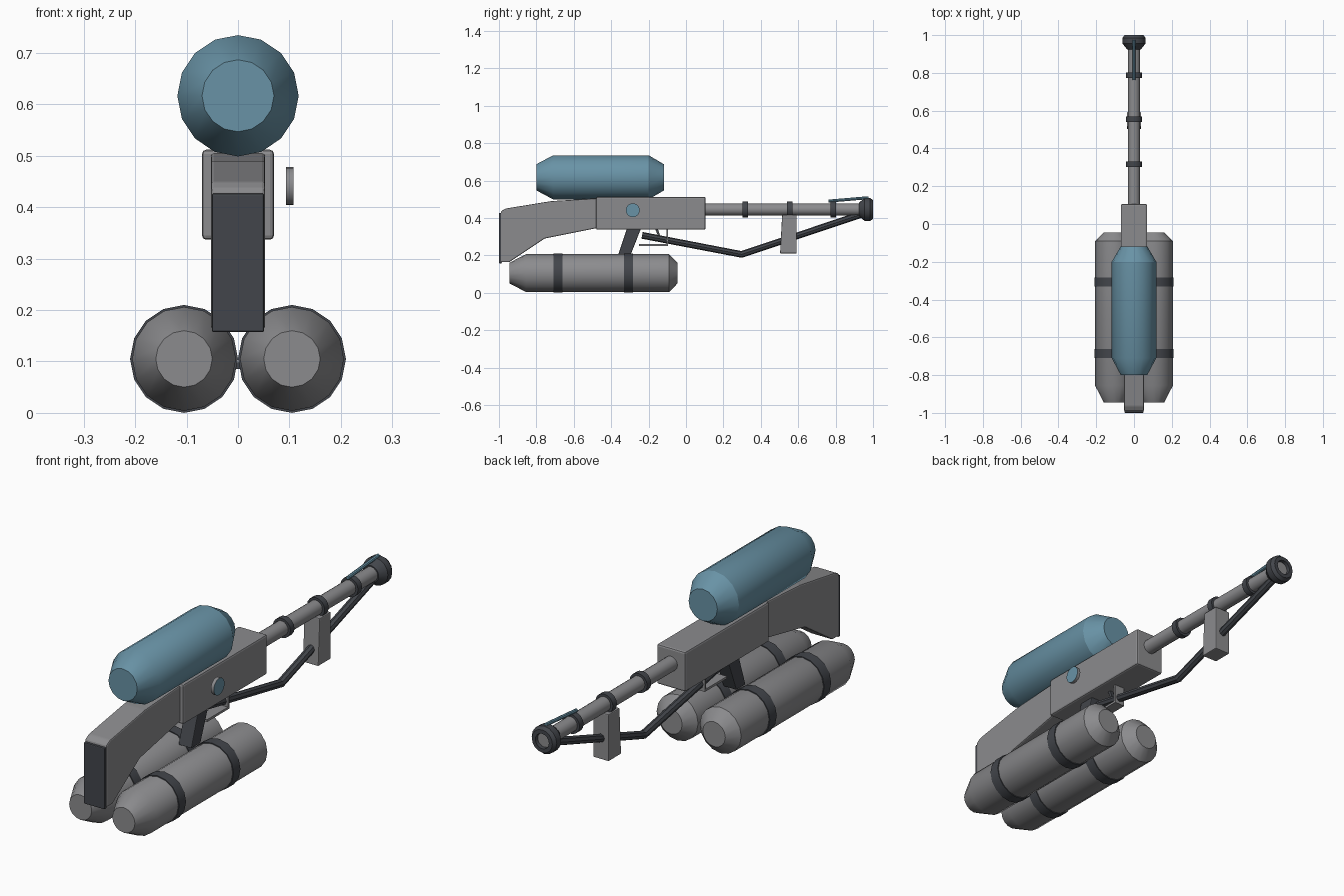
import bpy, bmesh, math
from mathutils import Vector

if "Cube" in bpy.data.objects:
    bpy.data.objects.remove(bpy.data.objects["Cube"])


def material(name, rgb):
    m = bpy.data.materials.new(name)
    m.diffuse_color = (*rgb, 1)
    m.use_nodes = True
    m.node_tree.nodes["Principled BSDF"].inputs["Base Color"].default_value = m.diffuse_color
    return m


GREY = material("steel_grey", (0.26, 0.26, 0.27))
DARK = material("dark_rubber", (0.055, 0.06, 0.07))
BLUE = material("tank_blue", (0.14, 0.29, 0.38))


def finish(name, bm, mat, bevel=0, smooth=False):
    bmesh.ops.recalc_face_normals(bm, faces=bm.faces[:])
    if bevel:
        bmesh.ops.bevel(bm, geom=bm.edges[:], offset=bevel, segments=2,
                        profile=0.5, affect='EDGES')
    me = bpy.data.meshes.new(name)
    bm.to_mesh(me)
    bm.free()
    if smooth:
        me.shade_smooth()
        me.set_sharp_from_angle(angle=math.radians(28))
    me.materials.append(mat)
    ob = bpy.data.objects.new(name, me)
    bpy.context.collection.objects.link(ob)
    return ob


def lathe(name, profile, x, z, mat, sides=16, closed=False):
    """Turn (y, radius) points round an axis along y."""
    bm = bmesh.new()
    rings = [[bm.verts.new((x + r * math.cos(2 * math.pi * i / sides), y,
                            z + r * math.sin(2 * math.pi * i / sides)))
              for i in range(sides)] for y, r in profile]
    pairs = list(zip(rings, rings[1:]))
    if closed:
        pairs.append((rings[-1], rings[0]))
    else:
        bm.faces.new(rings[0])
        bm.faces.new(rings[-1])
    for a, b in pairs:
        for i in range(sides):
            j = (i + 1) % sides
            bm.faces.new((a[i], a[j], b[j], b[i]))
    return finish(name, bm, mat, smooth=True)


def slab(name, outline, half, mat, bevel=0):
    """Side outline of (y, z) points, extruded across x."""
    bm = bmesh.new()
    a = [bm.verts.new((-half, y, z)) for y, z in outline]
    b = [bm.verts.new((half, y, z)) for y, z in outline]
    bm.faces.new(a)
    bm.faces.new(b)
    for i in range(len(a)):
        j = (i + 1) % len(a)
        bm.faces.new((a[i], a[j], b[j], b[i]))
    return finish(name, bm, mat, bevel)


def box(name, y0, y1, z0, z1, half, mat, bevel=0):
    return slab(name, [(y0, z0), (y1, z0), (y1, z1), (y0, z1)], half, mat, bevel)


def rod(name, points, radius, mat, sides=8):
    """Round rod through (y, z) points, mitred at the bends."""
    pts = [Vector((0, y, z)) for y, z in points]
    bm = bmesh.new()
    rings = []
    for k, p in enumerate(pts):
        before = (p - pts[k - 1]).normalized() if k else None
        after = (pts[k + 1] - p).normalized() if k < len(pts) - 1 else None
        d = ((before or after) + (after or before)).normalized()
        up = Vector((0, -d.z, d.y))
        rings.append([bm.verts.new(p + radius * (
            math.cos(2 * math.pi * i / sides) * Vector((1, 0, 0))
            + math.sin(2 * math.pi * i / sides) * up)) for i in range(sides)])
    for a, b in zip(rings, rings[1:]):
        for i in range(sides):
            j = (i + 1) % sides
            bm.faces.new((a[i], a[j], b[j], b[i]))
    bm.faces.new(rings[0])
    bm.faces.new(rings[-1])
    return finish(name, bm, mat)


# Body: receiver, stock and butt plate
box("receiver", -0.48, 0.105, 0.337, 0.512, 0.07, GREY, 0.008)
slab("stock", [(-0.99, 0.435), (-0.965, 0.45), (-0.72, 0.49), (-0.47, 0.505),
               (-0.47, 0.347), (-0.755, 0.29), (-0.945, 0.163), (-0.99, 0.163)],
     0.053, GREY, 0.006)
box("butt_plate", -1.0, -0.985, 0.157, 0.427, 0.051, DARK, 0.004)

# Upper tank
lathe("upper_tank", [(-0.8, 0.07), (-0.71, 0.118), (-0.2, 0.118), (-0.118, 0.07)],
      0, 0.617, BLUE)

# Twin lower tanks with straps
for side, s in (("left", -1), ("right", 1)):
    lathe(side + "_lower_tank",
          [(-0.945, 0.055), (-0.855, 0.101), (-0.09, 0.101), (-0.045, 0.055)],
          s * 0.105, 0.105, GREY)
    for place, y in (("rear", -0.685), ("front", -0.307)):
        lathe(f"{side}_{place}_strap", [(y - 0.024, 0.105), (y + 0.024, 0.105)],
              s * 0.105, 0.105, DARK)
for place, y in (("rear", -0.685), ("front", -0.307)):
    box(place + "_strap_link", y - 0.02, y + 0.02, 0.085, 0.098, 0.03, DARK)

# Pistol grip, trigger and guard
slab("pistol_grip", [(-0.315, 0.345), (-0.24, 0.345), (-0.305, 0.18), (-0.37, 0.18)],
     0.032, DARK, 0.004)
slab("trigger", [(-0.165, 0.34), (-0.15, 0.34), (-0.135, 0.295), (-0.145, 0.295)],
     0.008, DARK)
slab("trigger_guard", [(-0.25, 0.25), (-0.095, 0.25), (-0.095, 0.34), (-0.105, 0.34),
                       (-0.105, 0.26), (-0.25, 0.26)], 0.025, GREY)

# Round gauge on the right side, blue on its outer face
bm = bmesh.new()
n = 20
gauge = [[bm.verts.new((x, -0.285 + 0.037 * math.cos(2 * math.pi * i / n),
                        0.441 + 0.037 * math.sin(2 * math.pi * i / n)))
          for i in range(n)] for x in (0.093, 0.108)]
for ring in gauge:
    bm.faces.new(ring)
for i in range(n):
    j = (i + 1) % n
    bm.faces.new((gauge[0][i], gauge[0][j], gauge[1][j], gauge[1][i]))
ob = finish("gauge", bm, GREY, smooth=True)
ob.data.materials.append(BLUE)
for f in ob.data.polygons:
    f.material_index = 1 if f.normal.x > 0.9 else 0

# Barrel, rings and flared nozzle
lathe("barrel", [(0.09, 0.032), (0.985, 0.032)], 0, 0.445, GREY)
for i, y in enumerate((0.317, 0.555, 0.787)):
    lathe(f"barrel_ring_{i + 1}", [(y - 0.014, 0.043), (y + 0.014, 0.043)],
          0, 0.445, DARK)
lathe("nozzle", [(0.925, 0.031), (0.925, 0.037), (0.955, 0.061), (0.985, 0.061),
                 (1.0, 0.05), (1.0, 0.033), (0.98, 0.031)],
      0, 0.445, DARK, closed=True)

# Blue pilot line, lower feed pipe and fore grip
rod("pilot_line", [(0.762, 0.49), (0.975, 0.508)], 0.008, BLUE)
rod("feed_pipe", [(-0.235, 0.307), (0.297, 0.205), (0.94, 0.42)], 0.018, DARK)
slab("fore_grip", [(0.503, 0.21), (0.592, 0.21), (0.592, 0.416), (0.514, 0.416)],
     0.038, GREY, 0.004)
